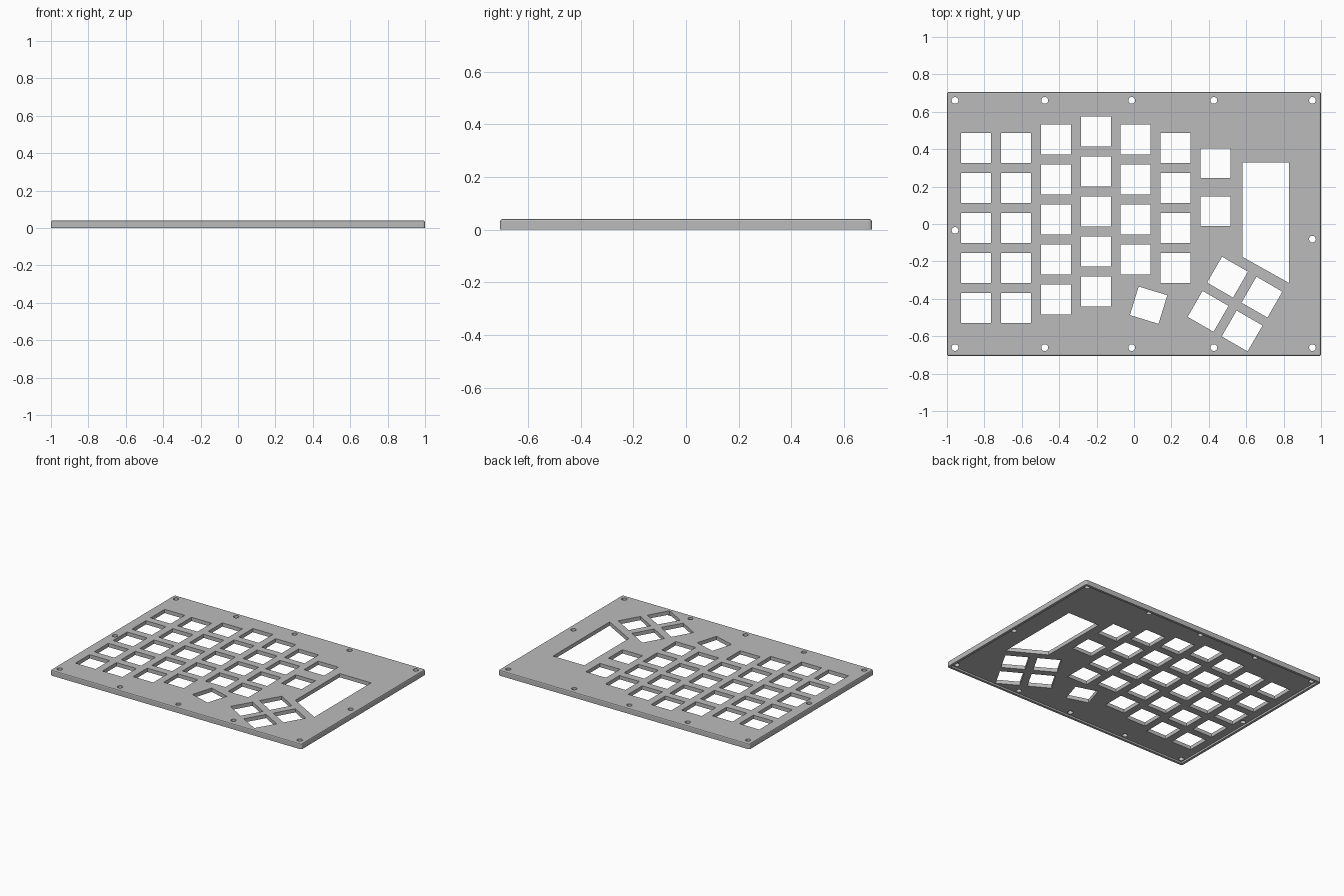
import bpy, bmesh, math

if "Cube" in bpy.data.objects:
    bpy.data.objects.remove(bpy.data.objects["Cube"])

HX, HY, T = 1.0, 0.706, 0.04      # plate half size and thickness
LIP, RECESS = 0.018, 0.013        # underside rim width and depth
DY = -0.004                       # centring shift for cutouts

grey = bpy.data.materials.new("plate_grey")
grey.diffuse_color = (0.5, 0.5, 0.5, 1)
grey.use_nodes = True
grey.node_tree.nodes["Principled BSDF"].inputs["Base Color"].default_value = grey.diffuse_color


def prism(bm, pts, z0, z1):
    """Vertical prism from a counter-clockwise outline."""
    lo = [bm.verts.new((x, y, z0)) for x, y in pts]
    hi = [bm.verts.new((x, y, z1)) for x, y in pts]
    bm.faces.new(lo[::-1])
    bm.faces.new(hi)
    n = len(pts)
    for i in range(n):
        j = (i + 1) % n
        bm.faces.new((lo[i], lo[j], hi[j], hi[i]))


def rect(cx, cy, hx, hy, deg=0):
    c, s = math.cos(math.radians(deg)), math.sin(math.radians(deg))
    return [(cx + x * c - y * s, cy + x * s + y * c)
            for x, y in ((-hx, -hy), (hx, -hy), (hx, hy), (-hx, hy))]


def circle(cx, cy, r, n=24):
    return [(cx + r * math.cos(2 * math.pi * i / n),
             cy + r * math.sin(2 * math.pi * i / n)) for i in range(n)]


def make(name, bm):
    me = bpy.data.meshes.new(name)
    bm.to_mesh(me)
    bm.free()
    ob = bpy.data.objects.new(name, me)
    bpy.context.collection.objects.link(ob)
    me.materials.append(grey)
    return ob


# plate with softened vertical corners and rounded top edge
bm = bmesh.new()
prism(bm, rect(0, 0, HX, HY), 0, T)
up = [e for e in bm.edges if abs(e.verts[0].co.z - e.verts[1].co.z) > 0.01]
bmesh.ops.bevel(bm, geom=up, offset=0.012, segments=3, profile=0.5, affect='EDGES')
top = [e for e in bm.edges if all(v.co.z > T - 0.001 for v in e.verts)]
bmesh.ops.bevel(bm, geom=top, offset=0.008, segments=2, profile=0.5, affect='EDGES')
plate = make("keyboard_plate", bm)

# shallow recess under the plate, leaving a rim
bm = bmesh.new()
prism(bm, rect(0, 0, HX - LIP, HY - LIP), -0.05, RECESS)
recess = make("recess_cutter", bm)

# straight key columns: x, top row y, pitch, count
P = 0.2135
columns = [(-0.845, 0.41, P, 5), (-0.631, 0.41, P, 5), (-0.417, 0.455, P, 5),
           (-0.204, 0.498, P, 5), (0.009, 0.455, P, 4), (0.222, 0.41, P, 4),
           (0.435, 0.329, 0.257, 2)]
keys = [(x, y - i * p, 0) for x, y, p, n in columns for i in range(n)]
# angled thumb keys
keys += [(0.078, -0.43, -17), (0.5, -0.28, -30), (0.684, -0.387, -30),
         (0.396, -0.463, -30), (0.578, -0.568, -30)]
bm = bmesh.new()
for x, y, a in keys:
    prism(bm, rect(x, y + DY, 0.08, 0.08, a), -0.1, 0.1)
# controller window
prism(bm, [(x, y + DY) for x, y in
           ((0.58, -0.172), (0.83, -0.312), (0.83, 0.333), (0.58, 0.333))], -0.1, 0.1)
# screw holes
screws = [(x, y) for x in (-0.957, -0.477, -0.012, 0.427, 0.954) for y in (0.665, -0.657)]
screws += [(-0.957, -0.03), (0.954, -0.077)]
for x, y in screws:
    prism(bm, circle(x, y + DY, 0.018), -0.1, 0.1)
holes = make("hole_cutter", bm)

# cut the plate
for cutter in (recess, holes):
    m = plate.modifiers.new(cutter.name, 'BOOLEAN')
    m.operation, m.solver, m.object = 'DIFFERENCE', 'EXACT', cutter
bpy.context.view_layer.update()
dg = bpy.context.evaluated_depsgraph_get()
cut = bpy.data.meshes.new_from_object(plate.evaluated_get(dg))
plate.modifiers.clear()
plate.data = cut
for cutter in (recess, holes):
    bpy.data.objects.remove(cutter)
